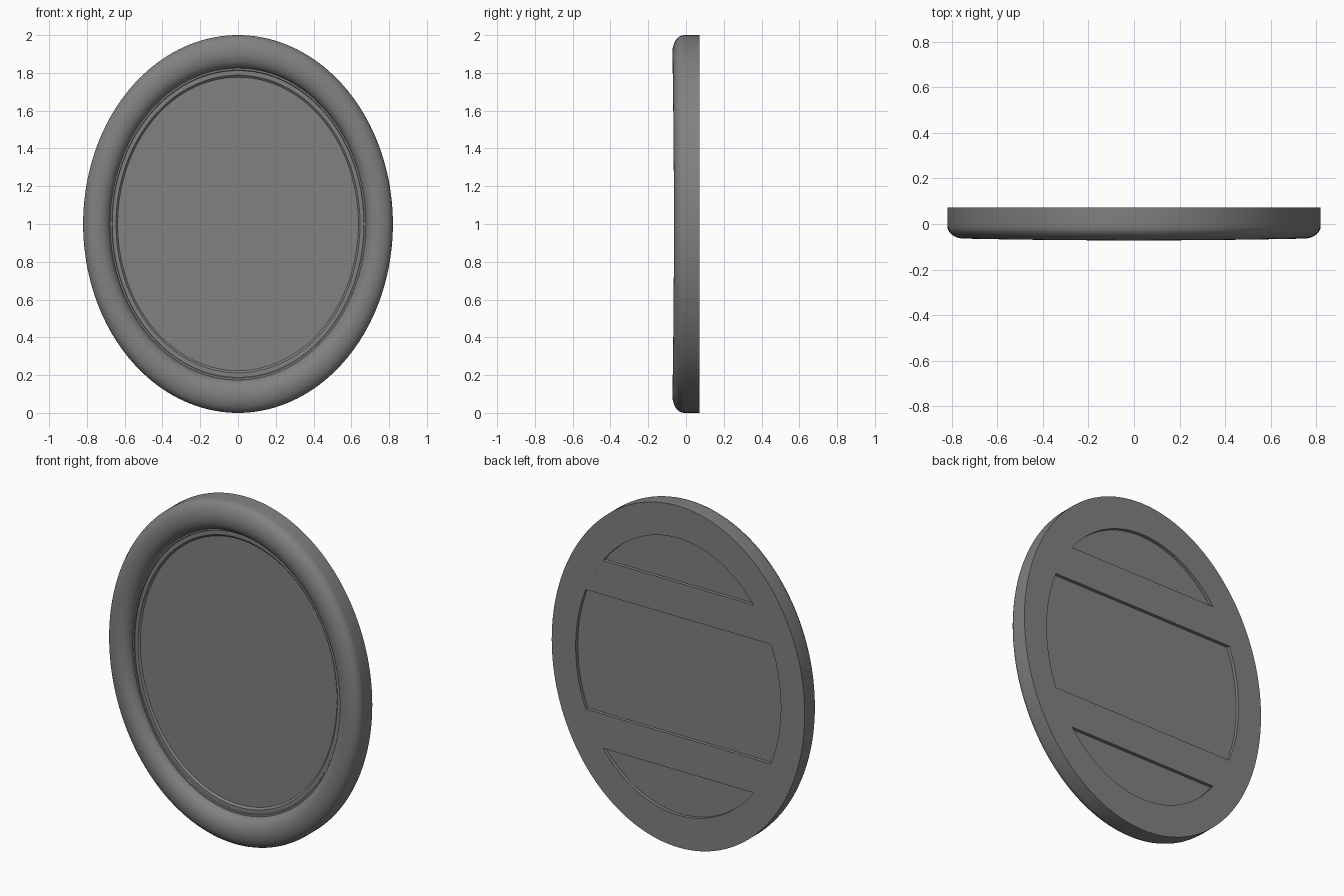
import bpy, bmesh, math

cube = bpy.data.objects.get("Cube")
if cube:
    bpy.data.objects.remove(cube)

A, B = 0.82, 1.0      # half width and half height of the oval
BACK, FLOOR, PANEL = 0.072, 0.052, 0.006
INNER = 0.811         # back opening, as a fraction of the outer oval
SEGMENTS = 160

grey = bpy.data.materials.new("dark_grey")
grey.use_nodes = True
colour = (0.22, 0.22, 0.22, 1)
grey.diffuse_color = colour
grey.node_tree.nodes["Principled BSDF"].inputs["Base Color"].default_value = colour


def finish(name, bm):
    bmesh.ops.recalc_face_normals(bm, faces=bm.faces)
    mesh = bpy.data.meshes.new(name)
    bm.to_mesh(mesh)
    bm.free()
    mesh.materials.append(grey)
    obj = bpy.data.objects.new(name, mesh)
    bpy.context.collection.objects.link(obj)
    bpy.ops.object.select_all(action='DESELECT')
    obj.select_set(True)
    bpy.context.view_layer.objects.active = obj
    bpy.ops.object.shade_smooth_by_angle(angle=math.radians(30))
    return obj


def oval_loops(bm, profile):
    """One oval ring of vertices for each (size, depth) profile point."""
    rings = []
    for size, y in profile:
        ring = []
        for i in range(SEGMENTS):
            t = math.tau * i / SEGMENTS
            # the moulding is slightly shallower at its sides
            depth = y * (0.89 + 0.11 * math.sin(t) ** 2) if y < 0 else y
            ring.append(bm.verts.new((A * size * math.cos(t), depth,
                                      1 + B * size * math.sin(t))))
        rings.append(ring)
    return rings


def bridge(bm, first, second):
    for i in range(SEGMENTS):
        j = (i + 1) % SEGMENTS
        bm.faces.new((first[i], first[j], second[j], second[i]))


# Oval moulding: rounded rim, stepped inner lip, flat back
profile = [(INNER, BACK), (1, BACK)]
for k in range(17):
    t = math.pi * k / 16
    reach = 0.09 if k <= 8 else 0.085
    profile.append((0.91 + reach * math.cos(t), -0.01 - 0.062 * math.sin(t)))
profile += [(0.815, -0.01), (0.812, -0.004), (0.788, -0.004),
            (0.777, PANEL), (INNER, PANEL)]
bm = bmesh.new()
rings = oval_loops(bm, profile)
for k, ring in enumerate(rings):
    bridge(bm, ring, rings[(k + 1) % len(rings)])
finish("frame", bm)

# Flat panel filling the frame, recessed behind
bm = bmesh.new()
front, back = oval_loops(bm, [(INNER, PANEL), (INNER, FLOOR)])
bridge(bm, front, back)
bm.faces.new(front)
bm.faces.new(back)
finish("panel", bm)


# Two cross bars, flush with the back of the frame
def cross_bar(name, low, high, steps=10):
    bm = bmesh.new()
    heights = [low + (high - low) * k / steps for k in range(steps + 1)]
    right = [(A * math.sqrt(INNER ** 2 - h * h), h) for h in heights]
    outline = right + [(-x, h) for x, h in reversed(right)]
    face = bm.faces.new([bm.verts.new((x, BACK, 1 + h)) for x, h in outline])
    made = bmesh.ops.extrude_face_region(bm, geom=[face])
    verts = [g for g in made["geom"] if isinstance(g, bmesh.types.BMVert)]
    bmesh.ops.translate(bm, verts=verts, vec=(0, FLOOR - BACK, 0))
    finish(name, bm)


cross_bar("upper_cross_bar", 0.35, 0.55)
cross_bar("lower_cross_bar", -0.55, -0.35)
